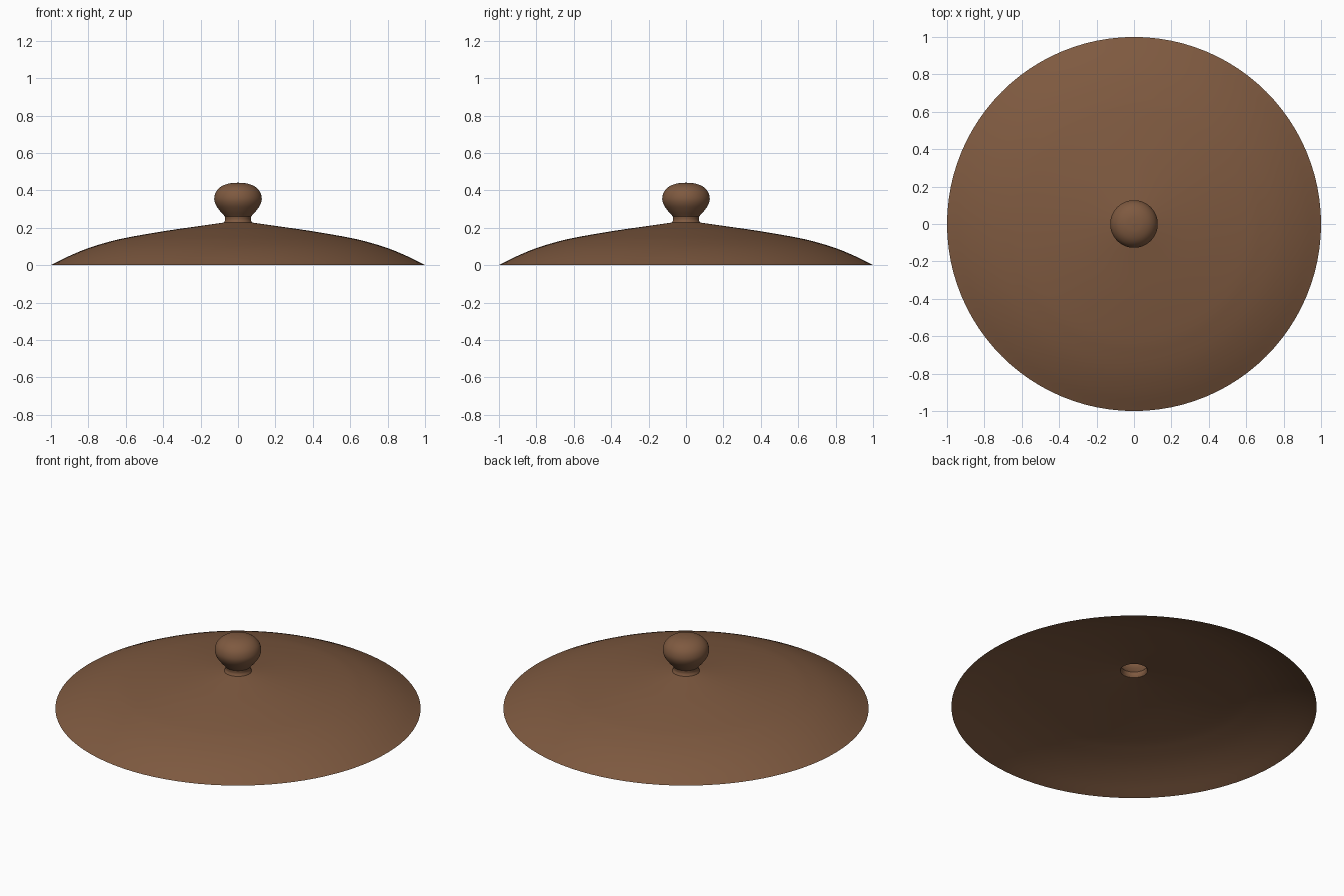
import bpy, bmesh, math
from mathutils import Vector

if "Cube" in bpy.data.objects:
    bpy.data.objects.remove(bpy.data.objects["Cube"])

brown = bpy.data.materials.new("brown glaze")
brown.diffuse_color = (0.21, 0.101, 0.051, 1)
brown.use_nodes = True
brown.node_tree.nodes["Principled BSDF"].inputs["Base Color"].default_value = brown.diffuse_color


def smooth_curve(pts, steps=6):
    """Catmull-Rom curve through the (radius, height) points."""
    p = [Vector(q) for q in pts]
    p = [2 * p[0] - p[1]] + p + [2 * p[-1] - p[-2]]
    out = []
    for i in range(1, len(p) - 2):
        a, b, c, d = p[i - 1:i + 3]
        for s in range(steps):
            t = s / steps
            out.append(0.5 * (2 * b + (c - a) * t + (2 * a - 5 * b + 4 * c - d) * t ** 2
                              + (3 * b - a - 3 * c + d) * t ** 3))
    return out + [p[-2]]


def lathe(name, pts, segments=96):
    """Turn a profile, listed from bottom to top, into an open shell."""
    bm = bmesh.new()
    rings = []
    for r, z in smooth_curve(pts):
        if r < 1e-5:
            rings.append([bm.verts.new((0, 0, z))] * segments)
        else:
            rings.append([bm.verts.new((r * math.cos(k * math.tau / segments),
                                        r * math.sin(k * math.tau / segments), z))
                          for k in range(segments)])
    for low, high in zip(rings, rings[1:]):
        for k in range(segments):
            n = (k + 1) % segments
            corners = [low[k], low[n], high[n], high[k]]
            bm.faces.new(list(dict.fromkeys(corners)))
    mesh = bpy.data.meshes.new(name)
    bm.to_mesh(mesh)
    bm.free()
    mesh.materials.append(brown)
    obj = bpy.data.objects.new(name, mesh)
    bpy.context.collection.objects.link(obj)
    bpy.ops.object.select_all(action='DESELECT')
    obj.select_set(True)
    bpy.context.view_layer.objects.active = obj
    bpy.ops.object.shade_smooth_by_angle(angle=math.radians(35))
    return obj


# shallow hollow dome, open underneath
lathe("lid_dome", [(1.0, 0.0), (0.9, 0.05), (0.8, 0.091), (0.7, 0.122), (0.6, 0.146),
                   (0.4, 0.181), (0.2, 0.21), (0.075, 0.228)])
# short waisted neck, open into the knob
lathe("knob_neck", [(0.075, 0.228), (0.069, 0.243), (0.07, 0.26)])
# hollow rounded knob
lathe("knob", [(0.07, 0.26), (0.098, 0.292), (0.12, 0.325), (0.127, 0.357), (0.117, 0.392),
               (0.09, 0.42), (0.05, 0.436), (0.0, 0.441)])
